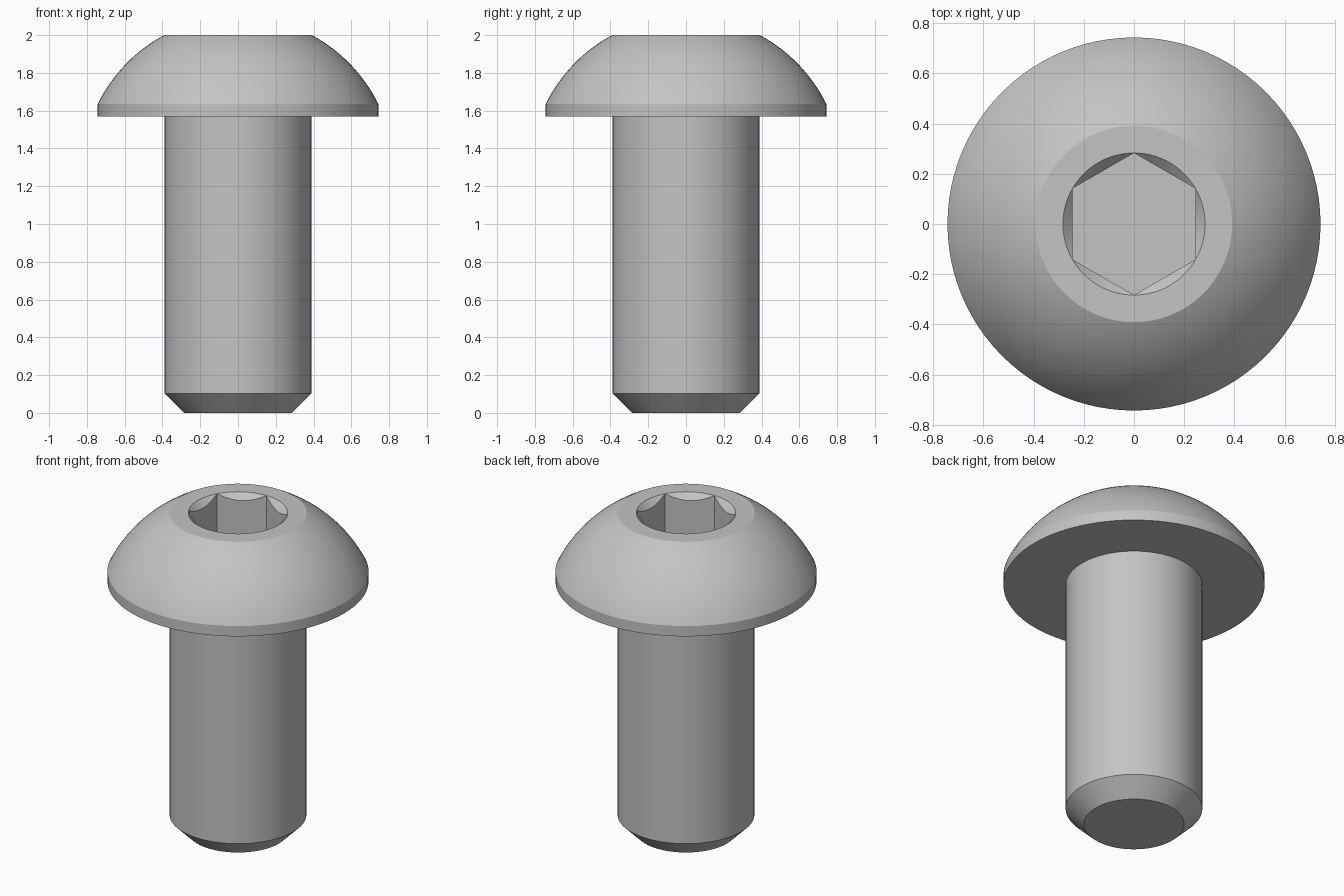
import bpy
import bmesh
import math

cube = bpy.data.objects.get("Cube")
if cube:
    bpy.data.objects.remove(cube)

SEGMENTS = 96            # multiple of six, so socket corners fall on vertices
TOP, HEAD_BASE, RIM_TOP = 2.0, 1.57, 1.635
HEAD_R, FLAT_R, SHANK_R = 0.743, 0.391, 0.389
CHAMFER = 0.103
SOCKET_R, SOCKET_FLOOR = 0.283, 1.73
ANGLES = [math.tau * i / SEGMENTS for i in range(SEGMENTS)]

steel = bpy.data.materials.new("steel grey")
steel.use_nodes = True
colour = (0.55, 0.55, 0.55, 1)
steel.diffuse_color = colour
steel.node_tree.nodes["Principled BSDF"].inputs["Base Color"].default_value = colour


def hex_radius(angle):
    """Distance from the axis to the hexagon, with corners on +y and -y."""
    off_flat = (angle + math.pi / 6) % (math.pi / 3) - math.pi / 6
    return SOCKET_R * math.cos(math.pi / 6) / math.cos(off_flat)


def dome(steps):
    """Arc centred on the axis, from the rim up to the flat top."""
    dz = RIM_TOP - TOP
    centre = (HEAD_R**2 + RIM_TOP**2 - FLAT_R**2 - TOP**2) / (2 * dz)
    radius = math.hypot(FLAT_R, TOP - centre)
    start = math.atan2(RIM_TOP - centre, HEAD_R)
    end = math.atan2(TOP - centre, FLAT_R)
    for i in range(steps + 1):
        a = start + (end - start) * i / steps
        yield radius * math.cos(a), centre + radius * math.sin(a)


bm = bmesh.new()


def ring(point):
    """Ring of vertices; point(angle) gives radius and height."""
    verts = []
    for a in ANGLES:
        r, z = point(a)
        verts.append(bm.verts.new((r * math.cos(a), r * math.sin(a), z)))
    return verts


# Turned outside: chamfered tip, shank, underside, rim, dome, socket mouth
profile = [(SHANK_R - CHAMFER, 0), (SHANK_R, CHAMFER), (SHANK_R, HEAD_BASE),
           (HEAD_R, HEAD_BASE), *dome(16), (SOCKET_R, TOP)]
rings = [ring(lambda a, p=p: p) for p in profile]

# Hexagonal socket: conical lead-in, then straight walls
rings.append(ring(lambda a: (hex_radius(a), TOP - SOCKET_R + hex_radius(a))))
rings.append(ring(lambda a: (hex_radius(a), SOCKET_FLOOR)))

for low, high in zip(rings, rings[1:]):
    for i in range(SEGMENTS):
        j = (i + 1) % SEGMENTS
        bm.faces.new((low[i], low[j], high[j], high[i]))
bm.faces.new(list(reversed(rings[0])))   # tip
bm.faces.new(rings[-1])                  # socket floor
bmesh.ops.remove_doubles(bm, verts=bm.verts, dist=0.0002)
bmesh.ops.recalc_face_normals(bm, faces=bm.faces)

mesh = bpy.data.meshes.new("button_head_screw")
bm.to_mesh(mesh)
bm.free()
mesh.materials.append(steel)
screw = bpy.data.objects.new("button_head_screw", mesh)
bpy.context.collection.objects.link(screw)

bpy.ops.object.select_all(action="DESELECT")
screw.select_set(True)
bpy.context.view_layer.objects.active = screw
bpy.ops.object.shade_smooth_by_angle(angle=math.radians(20))
